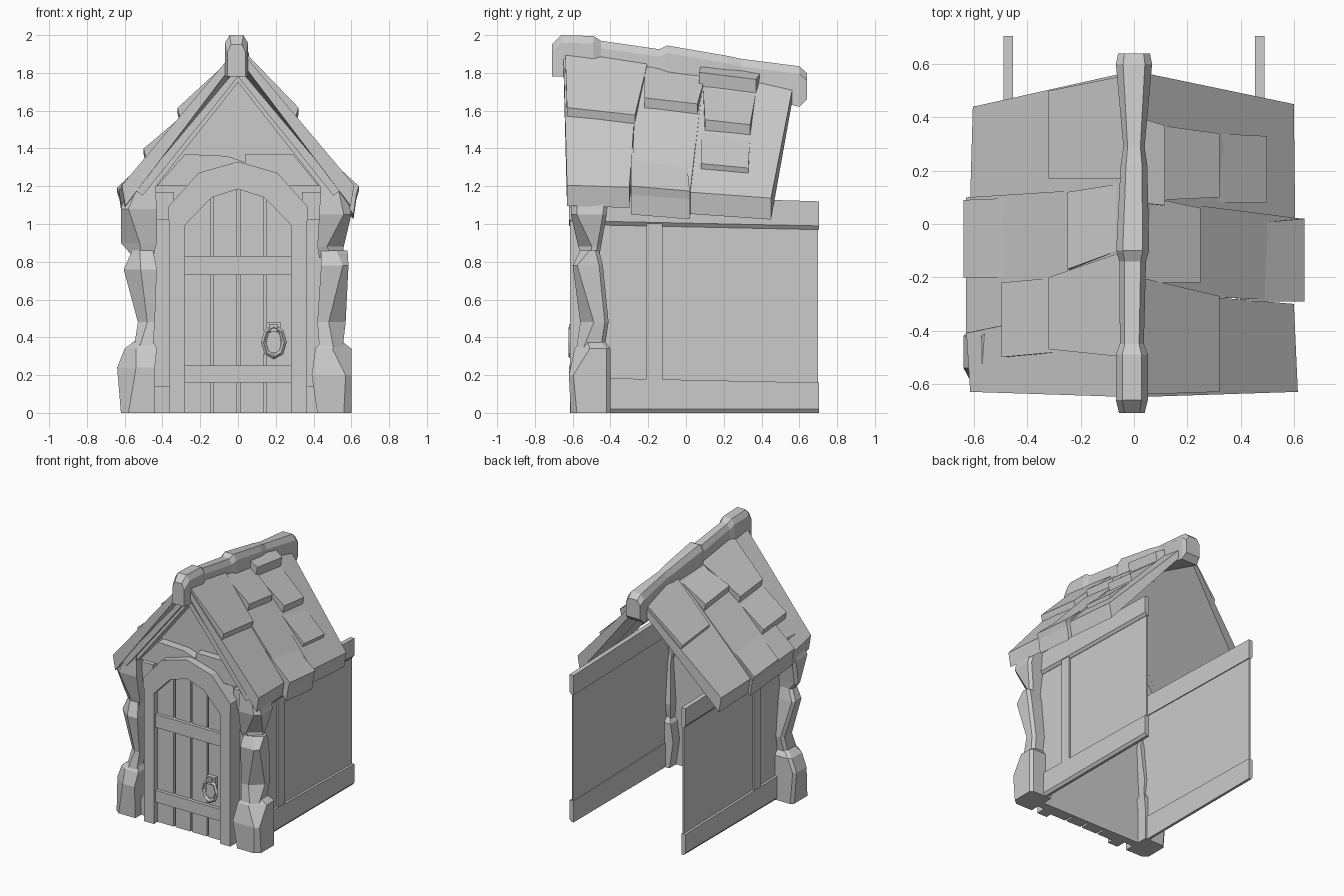
import bpy, bmesh, math
from mathutils import Vector


def mesh(name, verts, faces):
    me = bpy.data.meshes.new(name)
    me.from_pydata([tuple(v) for v in verts], [], faces)
    bm = bmesh.new()
    bm.from_mesh(me)
    bmesh.ops.recalc_face_normals(bm, faces=bm.faces)
    bm.to_mesh(me)
    bm.free()
    ob = bpy.data.objects.new(name, me)
    bpy.context.collection.objects.link(ob)
    return ob


def loft(name, rings, closed=False):
    n, m = len(rings[0]), len(rings)
    faces = [] if closed else [tuple(range(n)), tuple(range((m - 1) * n, m * n))]
    for r in range(m if closed else m - 1):
        q = (r + 1) % m
        for i in range(n):
            j = (i + 1) % n
            faces.append((r*n + i, r*n + j, q*n + j, q*n + i))
    return mesh(name, [v for ring in rings for v in ring], faces)


def plate(name, pts, y0, y1):
    """Outline in x-z pulled from y0 to y1."""
    return loft(name, [[(x, y, z) for x, z in pts] for y in (y0, y1)])


def box(name, x0, x1, y0, y1, z0, z1):
    return plate(name, [(x0, z0), (x1, z0), (x1, z1), (x0, z1)], y0, y1)


# Roof plane that sinks towards the back
N = Vector((0.75, 0, 0.66))


def roof_z(x, y):
    ridge = 1.935 - 0.13 * (y + 0.64)
    eave = 1.20 - 0.085 * (y + 0.64)
    return ridge + (eave - ridge) * x / 0.62


def tile(name, s, quad, h_up, h_low, base, lip=0.0):
    """Quad is upper front, upper back, lower back, lower front in x-y."""
    rings = []
    for k in (0, 1):
        ring = []
        for i, (x, y) in enumerate(quad):
            h = (h_up if i < 2 else h_low) if k else base
            # keep the given x as the outer limit of raised corners
            xx = x - max(h, 0) * 0.75
            if not k and i > 1:
                xx += lip
            p = Vector((xx, y, roof_z(xx, y))) + N * h
            ring.append((max(p.x, 0) * s, p.y, p.z))
        rings.append(ring)
    loft(name, rings)


# Roof boards, three per slope with uneven eaves and near-vertical ends
right = [[(0, -.65), (0, -.25), (.60, -.30), (.615, -.63)],
         [(0, -.26), (0, .10), (.63, .02), (.63, -.29)],
         [(0, .09), (0, .575), (.60, .45), (.605, .01)]]
left = [[(0, -.65), (0, -.22), (.63, -.40), (.615, -.63)],
        [(0, -.28), (0, .14), (.63, .10), (.63, -.41)],
        [(0, .12), (0, .575), (.605, .44), (.615, .09)]]
for s, boards in ((1, right), (-1, left)):
    for i, q in enumerate(boards):
        tile("roof_board", s, q, 0, (0.0, 0.015, 0.005)[i], -0.085, 0.045)

# Raised shingles
shingles = [
    (1, [(.02, -.64), (.02, -.20), (.32, -.27), (.32, -.63)], .01, .04),
    (1, [(.03, -.22), (.06, .10), (.25, .06), (.25, -.22)], .0, .05),
    (1, [(.02, .08), (.02, .40), (.115, .37), (.115, .07)], .02, .06),
    (1, [(.10, .09), (.10, .37), (.32, .34), (.32, .10)], .0, .05),
    (1, [(.30, .08), (.30, .34), (.50, .33), (.50, .08)], .0, .03),
    (1, [(.42, -.29), (.42, .0), (.64, .02), (.64, -.29)], .0, .035),
    (-1, [(.02, .17), (.02, .56), (.32, .50), (.32, .17)], .01, .03),
    (-1, [(.06, -.10), (.06, .15), (.25, .12), (.25, -.17)], .0, .05),
    (-1, [(.03, -.50), (.03, -.10), (.32, -.20), (.32, -.47)], .0, .05),
    (-1, [(.28, -.20), (.28, -.48), (.50, -.50), (.50, -.22)], .0, .045),
    (-1, [(.40, -.20), (.40, .10), (.64, .09), (.64, -.20)], .0, .035)]
for s, q, a, b in shingles:
    tile("shingle", s, q, a, b, -0.03)

# Rough ridge beam: y, bottom, top, half width, x shift
ridge = [(-.71, 1.78, 1.95, .048, -.008), (-.66, 1.78, 2.0, .06, -.008),
         (-.49, 1.79, 1.995, .06, -.008), (-.45, 1.79, 1.97, .045, -.008),
         (-.14, 1.75, 1.925, .05, -.005), (-.10, 1.75, 1.945, .062, -.005),
         (.22, 1.71, 1.89, .05, 0), (.29, 1.70, 1.875, .04, 0),
         (.60, 1.62, 1.835, .068, 0), (.64, 1.66, 1.80, .06, 0)]
loft("ridge_beam", [[(c - w, y, b), (c + w, y, b), (c + w, y, t - .04),
                     (c + w*.6, y, t), (c - w*.6, y, t), (c - w, y, t - .04)]
                    for y, b, t, w, c in ridge])

# Gable wall and stepped front rafters
plate("gable_wall", [(-.49, 1.18), (.49, 1.18), (0, 1.77)], -.50, -.47)
for s in (1, -1):
    plate("rafter", [(0, 1.83), (s*.545, 1.18), (s*.505, 1.15), (0, 1.78)], -.625, -.52)
    plate("inner_rafter", [(0, 1.80), (s*.51, 1.17), (s*.465, 1.16), (0, 1.75)], -.595, -.49)

# Lintel stones above the door
plate("lintel_left", [(-.43, 1.20), (.03, 1.20), (.03, 1.33), (-.06, 1.36), (-.28, 1.37)], -.565, -.48)
plate("lintel_right", [(.035, 1.20), (.43, 1.20), (.29, 1.37), (.04, 1.37)], -.56, -.48)

# Front wall and its rails
box("front_wall", -.47, .47, -.50, -.48, 0, 1.22)
for s in (1, -1):
    for z0, z1 in ((0, .14), (1.02, 1.17)):
        box("front_rail", s*.34, s*.47, -.54, -.49, z0, z1)

# Side walls, open at the back
for s in (1, -1):
    box("side_panel", s*.462, s*.472, -.50, .70, .02, 1.10)
    for name, a, b in (("top_beam", (.995, 1.155), (.97, 1.12)),
                       ("sill_beam", (.0, .185), (.0, .16))):
        loft(name, [[(s*x, y, z) for x, z in ((.455, r[0]), (.475, r[0]), (.49, r[0] + .02),
                                              (.49, r[1]), (.455, r[1]))]
                    for y, r in ((-.48, a), (.705, b))])
    box("wall_post", s*.468, s*.486, -.21, -.125, .17, 1.01)

# Corner pillars of stacked rock: z, inner x, outer x, front y, back y, chamfer
right_rock = [[(0, .42, .60, -.61, -.40, .04), (.20, .39, .60, -.62, -.40, .03),
               (.34, .41, .60, -.59, -.40, .10), (.38, .44, .55, -.56, -.43, .05)],
              [(.35, .43, .555, -.58, -.43, .05), (.48, .42, .57, -.56, -.41, .09),
               (.78, .44, .585, -.60, -.44, .03), (.86, .44, .58, -.56, -.46, .06)],
              [(.82, .43, .555, -.55, -.46, .05), (.88, .42, .56, -.57, -.45, .09),
               (1.05, .43, .60, -.61, -.42, .04), (1.24, .44, .56, -.60, -.40, .04)]]
left_rock = [[(0, .44, .62, -.61, -.40, .04), (.24, .44, .64, -.62, -.40, .10),
              (.34, .43, .60, -.59, -.40, .06), (.38, .45, .55, -.56, -.43, .04)],
             [(.35, .45, .55, -.58, -.43, .03), (.48, .44, .53, -.56, -.41, .05),
              (.76, .43, .605, -.60, -.44, .09), (.86, .45, .56, -.56, -.46, .04)],
             [(.82, .45, .55, -.55, -.46, .04), (.90, .43, .62, -.57, -.45, .10),
              (1.08, .43, .62, -.61, -.42, .04), (1.25, .44, .57, -.60, -.40, .06)]]
for s, stack in ((1, right_rock), (-1, left_rock)):
    for stone in stack:
        loft("pillar_stone", [[(s*a, f, z), (s*(b - c), f, z), (s*b, f + c*.8, z),
                               (s*b, k - .02, z), (s*(b - .02), k, z), (s*a, k, z)]
                              for z, a, b, f, k, c in stone])

# Door frame: jambs and a faceted arch
for s in (1, -1):
    box("door_jamb", s*.28, s*.365, -.615, -.49, 0, 1.02)
outer = [(-.37, 1.02), (-.37, 1.09), (-.21, 1.27), (0, 1.33), (.21, 1.27), (.37, 1.09), (.37, 1.02)]
inner = [(-.28, .99), (-.275, 1.0), (-.14, 1.14), (0, 1.185), (.14, 1.14), (.275, 1.0), (.28, .99)]
loft("door_arch", [[(a[0], -.62, a[1]), (b[0], -.62, b[1]), (b[0], -.49, b[1]), (a[0], -.49, a[1])]
                   for a, b in zip(outer, inner)])


# Door leaf: planks, crossbars
def arch(x):
    return 1.2 - 0.045 * abs(x) / .14 if abs(x) < .14 else 1.155 - (abs(x) - .14)


for a, b in ((-.29, -.145), (-.13, -.004), (.012, .137), (.152, .29)):
    plate("door_plank", [(a, 0), (b, 0), (b, arch(b)), (a, arch(a))], -.57, -.50)
for z0, z1 in ((.16, .25), (.73, .83)):
    box("door_crossbar", -.28, .28, -.595, -.55, z0, z1)

# Ring handle
box("handle_plate", .15, .225, -.60, -.56, .32, .48)
box("handle_hook", .165, .21, -.62, -.59, .43, .47)
loft("handle_ring", [[(.19 + (.055 + .014*math.cos(q)) * math.cos(t), -.608 + .014*math.sin(q),
                       .375 + (.078 + .014*math.cos(q)) * math.sin(t))
                      for q in (0, math.pi/2, math.pi, 1.5*math.pi)]
                     for t in [math.pi*k/4 for k in range(8)]], closed=True)
